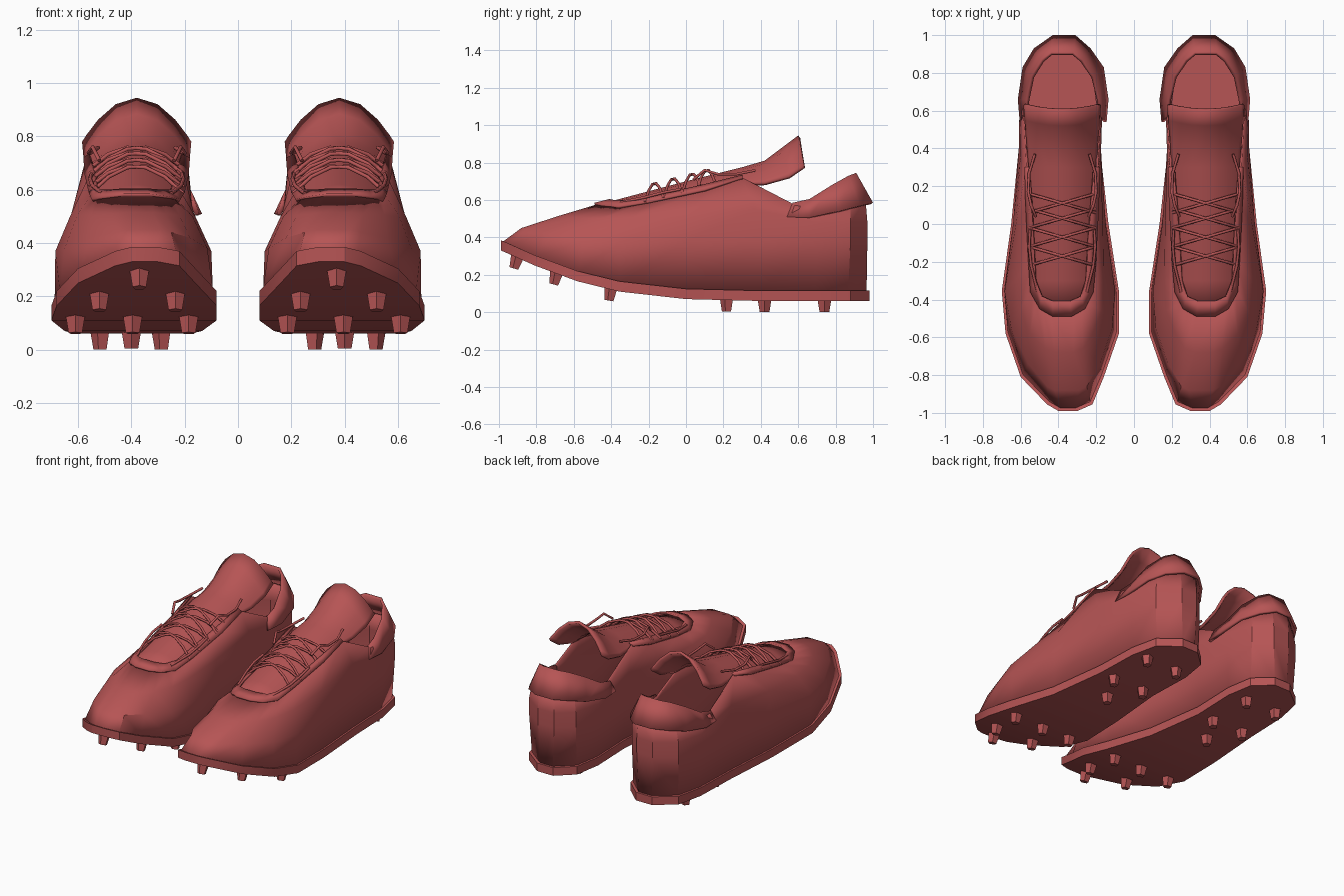
import bpy, bmesh, math
from mathutils import Vector

if "Cube" in bpy.data.objects:
    bpy.data.objects.remove(bpy.data.objects["Cube"], do_unlink=True)

red = bpy.data.materials.new("muted_red")
red.use_nodes = True
red.diffuse_color = (0.47, 0.09, 0.09, 1)
red.node_tree.nodes["Principled BSDF"].inputs["Base Color"].default_value = red.diffuse_color
MID = 0.38  # centre line of one shoe


def finish(name, bm, thick=0, recalc=False):
    """Turn a bmesh into a smooth-shaded part, mirrored to the other shoe."""
    if recalc:
        bmesh.ops.recalc_face_normals(bm, faces=bm.faces)
    mesh = bpy.data.meshes.new(name)
    bm.to_mesh(mesh)
    bm.free()
    mesh.materials.append(red)
    ob = bpy.data.objects.new(name, mesh)
    bpy.context.collection.objects.link(ob)
    bpy.ops.object.select_all(action='DESELECT')
    ob.select_set(True)
    bpy.context.view_layer.objects.active = ob
    bpy.ops.object.shade_smooth_by_angle(angle=math.radians(28))
    if thick:
        mod = ob.modifiers.new("thickness", 'SOLIDIFY')
        mod.thickness = thick
        mod.offset = -1
    ob.modifiers.new("pair", 'MIRROR').use_mirror_merge = False
    return ob


def loft(name, loops, closed=True, flip=False, cap=False, thick=0):
    """Join loops of stations (y, inner x, outer x, z) into one skin."""
    bm = bmesh.new()
    rings = []
    for st in loops:
        path = [(xi, y, z) for y, xi, xo, z in reversed(st)]
        path += [(xo, y, z) for y, xi, xo, z in st]
        rings.append([bm.verts.new(p) for p in path])
    n = len(rings[0])
    for a, b in zip(rings, rings[1:]):
        for i in range(n if closed else n - 1):
            j = (i + 1) % n
            quad = [a[i], a[j], b[j], b[i]]
            bm.faces.new(quad[::-1] if flip else quad)
    if cap:
        for r in (rings[0], rings[-1]):
            for i in range(n // 2 - 1):
                bm.faces.new((r[i], r[i + 1], r[n - 2 - i], r[n - 1 - i]))
    return finish(name, bm, thick, cap)


# Sole plate, curling up at the toe
sole = [(-.99, .30, .40, .33), (-.955, .22, .46, .315), (-.81, .16, .60, .25),
        (-.58, .08, .68, .165), (-.355, .08, .70, .11), (0, .135, .65, .07),
        (.4, .18, .61, .06), (.7, .17, .60, .06), (.88, .20, .56, .06),
        (.98, .31, .43, .06)]
sole_top = [(y, a, b, z + .055) for y, a, b, z in sole]
loft("sole_plate", [sole, sole_top], cap=True)

# Upper shell, from the sole to the throat and ankle rim
base = [(y * .985, a + .012, b - .012, z + .05) for y, a, b, z in sole]
wall = [(-.88, .29, .42, .45), (-.86, .25, .46, .44), (-.74, .18, .56, .42),
        (-.55, .115, .65, .38), (-.355, .10, .685, .37), (0, .15, .64, .38),
        (.4, .175, .61, .38), (.7, .165, .605, .38), (.88, .21, .56, .38),
        (.97, .31, .43, .38)]
shoulder = [(-.68, .32, .42, .515), (-.66, .27, .47, .51), (-.58, .22, .55, .505),
            (-.46, .17, .605, .50), (-.3, .16, .63, .50), (0, .165, .625, .51),
            (.37, .175, .60, .55), (.7, .165, .605, .48), (.88, .21, .56, .48),
            (.97, .31, .43, .48)]
rim = [(-.48, .32, .44, .575), (-.465, .28, .48, .57), (-.42, .24, .52, .565),
       (-.34, .225, .54, .56), (-.2, .21, .55, .585), (.1, .20, .56, .65),
       (.3, .19, .57, .72), (.57, .18, .585, .58), (.88, .22, .54, .58),
       (.96, .31, .43, .60)]
loft("upper", [base, wall, shoulder, rim], thick=.012)

# Heel collar, leaning inwards
collar_low = [(1, .31, .43, .585), (.93, .23, .53, .57), (.83, .16, .59, .545),
              (.66, .135, .615, .51), (.54, .145, .605, .51)]
collar_high = [(.91, .32, .44, .745), (.87, .27, .49, .73), (.78, .21, .545, .68),
               (.66, .18, .57, .605), (.57, .17, .585, .585)]
loft("heel_collar", [collar_low, collar_high], closed=False, flip=True, thick=.018)

# Lace stay around the throat
stay_out = [(-.49, .33, .43, .585), (-.45, .26, .50, .575), (-.36, .215, .55, .565),
            (-.2, .20, .56, .59), (.1, .185, .575, .655), (.3, .18, .58, .72)]
stay_in = [(-.41, .34, .43, .605), (-.385, .28, .49, .60), (-.3, .25, .525, .60),
           (-.1, .24, .535, .64), (.1, .225, .545, .685), (.3, .21, .56, .735)]
loft("lace_stay", [stay_out, stay_in], closed=False, thick=.012)

# Arched tongue: y, centre height, edge height, half width
rows = [(-.47, .575, .55, .10), (-.3, .62, .56, .155), (0, .70, .62, .17),
        (.3, .775, .69, .18), (.42, .81, .69, .19), (.52, .885, .725, .20),
        (.6, .945, .78, .205)]
bm = bmesh.new()
grid = []
for y, zc, ze, w in rows:
    grid.append([])
    for k in range(-4, 5):
        u = math.sin(k * math.pi / 8)
        droop = .03 * u * u if y > .5 else 0
        grid[-1].append(bm.verts.new((MID + u * w, y + droop, zc + (ze - zc) * u * u)))
for a, b in zip(grid, grid[1:]):
    for i in range(len(a) - 1):
        bm.faces.new((a[i], a[i + 1], b[i + 1], b[i]))
finish("tongue", bm, thick=.018)


# Studs, square to the sole
def sole_at(y):
    for a, b in zip(sole, sole[1:]):
        if a[0] <= y <= b[0]:
            slope = (b[3] - a[3]) / (b[0] - a[0])
            return a[3] + slope * (y - a[0]), slope


studs = [(.37, -.9), (.235, -.69), (.52, -.69), (.185, -.4), (.395, -.4), (.61, -.4),
         (.40, .22), (.285, .42), (.515, .42), (.285, .74), (.515, .74)]
bm = bmesh.new()
for x, y in studs:
    z, slope = sole_at(y)
    axis = Vector((0, slope * .7, -1)).normalized()
    made = bmesh.ops.create_cone(bm, cap_ends=True, segments=5, radius1=.04,
                                 radius2=.027, depth=.075)["verts"]
    turn = Vector((0, 0, 1)).rotation_difference(axis)
    centre = Vector((x, y, z)) + axis * .0225
    for v in made:
        v.co = turn @ v.co + centre
finish("studs", bm, recalc=True)


# Laces: criss-cross strands and loose ends lying on the tongue
def lace_point(x, y, lift=0):
    return x, y, .72 + .25 * y - .075 * ((x - MID) / .17) ** 2 + lift


strands = []
for y in (-.22, -.12, -.02, .06):
    for s in (-1, 1):
        strands.append([lace_point(MID + s * u * .175, y + .05 * (u + 1), .012 * (1 - u * u))
                        for u in (-1, -.6, -.2, .2, .6, 1)])
for s in (-1, 1):
    strands.append([lace_point(MID + s * w, y, h) for w, y, h in
                    ((.17, -.03, .02), (.175, -.12, .03), (.165, -.22, .02), (.13, -.36, 0))])
    strands.append([lace_point(MID + s * w, y, h) for w, y, h in
                    ((.14, .04, .03), (.165, .1, .085), (.18, .17, .06), (.175, .27, .03),
                     (.145, .37, 0))])

for side, sign in (("left", 1), ("right", -1)):
    curve = bpy.data.curves.new(side + "_laces", 'CURVE')
    curve.dimensions = '3D'
    curve.bevel_depth = .008
    curve.bevel_resolution = 1
    curve.use_fill_caps = True
    curve.materials.append(red)
    for pts in strands:
        sp = curve.splines.new('POLY')
        sp.points.add(len(pts) - 1)
        for p, (x, y, z) in zip(sp.points, pts):
            p.co = (sign * x, y, z, 1)
    bpy.context.collection.objects.link(bpy.data.objects.new(side + "_laces", curve))
